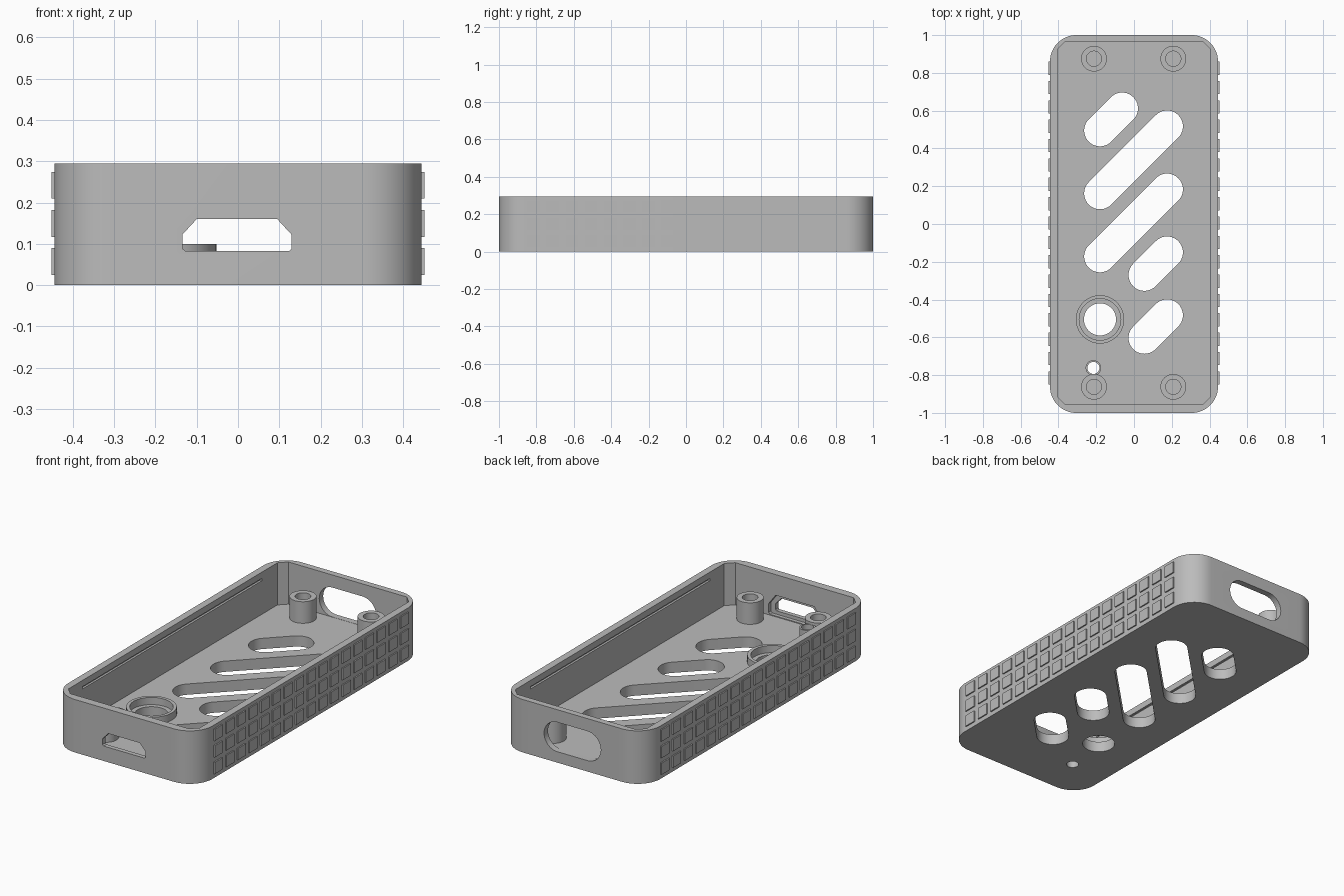
import bpy, bmesh, math
from mathutils import Vector

if "Cube" in bpy.data.objects:
    bpy.data.objects.remove(bpy.data.objects["Cube"])

grey = bpy.data.materials.new("plastic_grey")
grey.diffuse_color = (0.5, 0.5, 0.5, 1)
grey.use_nodes = True
grey.node_tree.nodes["Principled BSDF"].inputs["Base Color"].default_value = grey.diffuse_color

H, FLOOR = 0.295, 0.06


def finish(name, bm):
    bmesh.ops.remove_doubles(bm, verts=bm.verts, dist=1e-5)
    bmesh.ops.recalc_face_normals(bm, faces=bm.faces)
    me = bpy.data.meshes.new(name)
    bm.to_mesh(me)
    bm.free()
    me.materials.append(grey)
    ob = bpy.data.objects.new(name, me)
    bpy.context.collection.objects.link(ob)
    return ob


def prism(name, pts, lo, hi, axis="z"):
    """Extrude a 2D outline between lo and hi along z, or along y for (x, z) points."""
    bm = bmesh.new()
    place = (lambda p: (p[0], p[1], lo)) if axis == "z" else (lambda p: (p[0], lo, p[1]))
    face = bm.faces.new([bm.verts.new(place(p)) for p in pts])
    ext = bmesh.ops.extrude_face_region(bm, geom=[face])
    move = Vector((0, 0, hi - lo)) if axis == "z" else Vector((0, hi - lo, 0))
    bmesh.ops.translate(bm, vec=move, verts=[v for v in ext["geom"] if isinstance(v, bmesh.types.BMVert)])
    return finish(name, bm)


def box(x0, x1, y0, y1):
    return [(x0, y0), (x1, y0), (x1, y1), (x0, y1)]


def arc(cx, cy, r, a0, a1, n):
    return [(cx + r * math.cos(math.radians(a0 + (a1 - a0) * i / n)),
             cy + r * math.sin(math.radians(a0 + (a1 - a0) * i / n))) for i in range(n + 1)]


def rounded(hx, hy, r, n):
    """Rectangle with rounded corners (n = 1 gives chamfers)."""
    pts = []
    for a, sx, sy in ((0, 1, 1), (90, -1, 1), (180, -1, -1), (270, 1, -1)):
        pts += arc(sx * (hx - r), sy * (hy - r), r, a, a + 90, n)
    return pts


def pill(a, b, r):
    ang = math.degrees(math.atan2(b[1] - a[1], b[0] - a[0]))
    return arc(*b, r, ang - 90, ang + 90, 20) + arc(*a, r, ang + 90, ang + 270, 20)


def circle(x, y, r):
    return arc(x, y, r, 0, 360, 40)[:-1]


def lathe(name, x, y, profile):
    """Turn a closed (radius, z) profile around a vertical axis."""
    bm = bmesh.new()
    n = 40
    rings = [[bm.verts.new((x + r * math.cos(math.tau * i / n), y + r * math.sin(math.tau * i / n), z))
              for r, z in profile] for i in range(n)]
    for i in range(n):
        a, b = rings[i], rings[(i + 1) % n]
        for j in range(len(profile)):
            k = (j + 1) % len(profile)
            bm.faces.new((a[j], b[j], b[k], a[k]))
    return finish(name, bm)


def smooth(ob):
    bpy.ops.object.select_all(action="DESELECT")
    ob.select_set(True)
    bpy.context.view_layer.objects.active = ob
    bpy.ops.object.shade_smooth_by_angle(angle=math.radians(30))


# Outer case block
case = prism("case_shell", rounded(0.445, 1.0, 0.14, 16), 0, H)

# Cavity with chamfered corners
cutters = [prism("cavity_cutter", [(x, y + 0.005) for x, y in rounded(0.405, 0.96, 0.04, 1)], FLOOR, 0.4)]

# Diagonal vent slots in the floor
for a, b in (((-0.18, 0.495), (-0.063, 0.612)), ((-0.18, 0.162), (0.175, 0.517)),
             ((-0.18, -0.172), (0.175, 0.183)), ((0.055, -0.27), (0.175, -0.15)),
             ((0.055, -0.603), (0.175, -0.483))):
    cutters.append(prism("vent_cutter", pill(a, b, 0.084), -0.1, 0.1))

# Round floor holes
cutters.append(prism("large_hole_cutter", circle(-0.18, -0.505, 0.085), -0.1, 0.1))
cutters.append(prism("small_hole_cutter", circle(-0.215, -0.762, 0.032), -0.1, 0.1))

# Front port with a wider pocket behind it
port = [(-0.128, 0.083), (0.124, 0.083), (0.13, 0.089), (0.13, 0.122), (0.095, 0.16),
        (-0.1, 0.16), (-0.135, 0.122), (-0.135, 0.089)]
cutters.append(prism("port_cutter", port, -1.1, -0.9, "y"))
pocket = [(x * 1.22, 0.12 + (z - 0.12) * 1.5) for x, z in port]
cutters.append(prism("port_pocket_cutter", pocket, -0.975, -0.9, "y"))

# Pill-shaped opening in the back wall
cutters.append(prism("back_opening_cutter", pill((-0.093, 0.143), (0.093, 0.143), 0.082), 0.9, 1.1, "y"))

# Snap grooves inside the long walls
for s in (-1, 1):
    x0, x1 = sorted((s * 0.39, s * 0.417))
    cutters.append(prism("snap_groove_cutter", box(x0, x1, -0.79, 0.79), 0.247, 0.26))

for c in cutters:
    mod = case.modifiers.new(c.name, "BOOLEAN")
    mod.operation, mod.solver, mod.object = "DIFFERENCE", "EXACT", c
    bpy.context.view_layer.objects.active = case
    bpy.ops.object.modifier_apply(modifier=mod.name)
    bpy.data.objects.remove(c)
smooth(case)

# Screw bosses with blind holes
base = FLOOR - 0.01
for x in (-0.212, 0.208):
    for y in (0.875, -0.862):
        smooth(lathe("screw_boss", x, y, [(0.0, base), (0.068, base), (0.068, 0.18), (0.04, 0.18),
                                          (0.04, 0.08), (0.0, 0.08)]))

# Raised ring around the large hole and thin tube around the small hole
smooth(lathe("button_ring", -0.18, -0.505, [(0.11, base), (0.128, base), (0.128, 0.1), (0.11, 0.1)]))
smooth(lathe("light_tube", -0.215, -0.762, [(0.032, base), (0.041, base), (0.041, 0.165), (0.032, 0.165)]))

# Grip pads on both long sides
for s, label in ((-1, "left"), (1, "right")):
    bm = bmesh.new()
    for row in range(3):
        for col in range(17):
            cube = bmesh.ops.create_cube(bm, size=1)["verts"]
            bmesh.ops.scale(bm, vec=(0.014, 0.07, 0.065), verts=cube)
            bmesh.ops.translate(bm, vec=(s * 0.445, 0.005 + (col - 8) * 0.1025, 0.057 + row * 0.0925), verts=cube)
    finish(label + "_grip_pads", bm)
